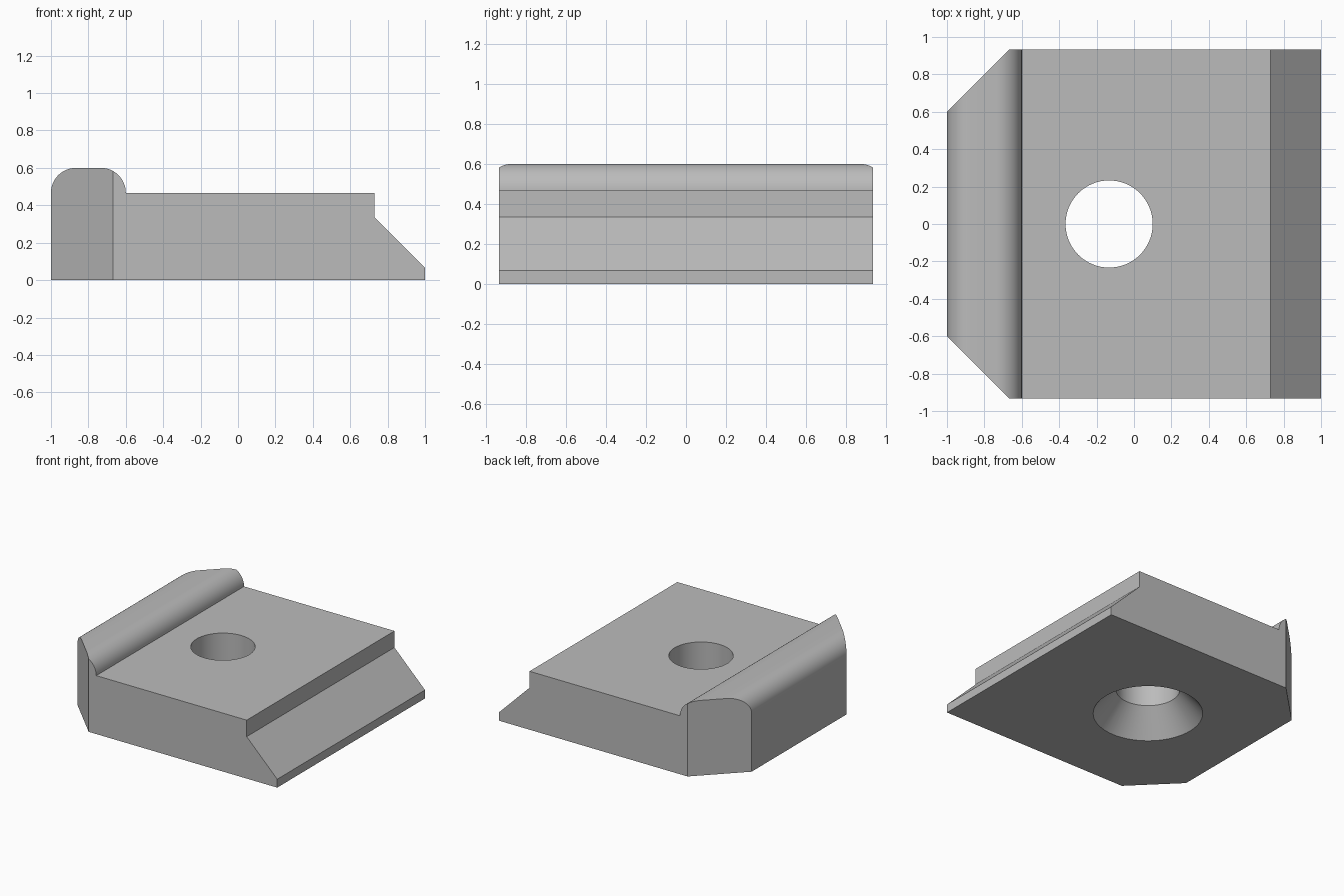
import bpy, bmesh
from math import sin, cos, pi, radians

cube = bpy.data.objects.get("Cube")
if cube:
    bpy.data.objects.remove(cube, do_unlink=True)

HALF_Y = 0.933
TOP = 0.467
R = 0.133          # rounding of the raised lip
HOLE_X = -0.133

grey = bpy.data.materials.new("plain_grey")
grey.use_nodes = True
colour = (0.5, 0.5, 0.5, 1)
grey.diffuse_color = colour
grey.node_tree.nodes["Principled BSDF"].inputs["Base Color"].default_value = colour


def make_object(name, bm):
    bmesh.ops.recalc_face_normals(bm, faces=bm.faces)
    mesh = bpy.data.meshes.new(name)
    bm.to_mesh(mesh)
    bm.free()
    mesh.materials.append(grey)
    obj = bpy.data.objects.new(name, mesh)
    bpy.context.collection.objects.link(obj)
    return obj


def arc(cx, cz, start, end, steps=16):
    angles = [radians(start + (end - start) * i / steps) for i in range(steps + 1)]
    return [(cx + R * cos(a), cz + R * sin(a)) for a in angles]


# Side profile: sloped toe, step, flat top and rounded lip
profile = [(-1, 0), (1, 0), (1, 0.067), (0.73, 0.335), (0.73, TOP)]
profile += arc(-0.6 - R, TOP, 0, 90) + arc(-1 + R, TOP, 90, 180)

bm = bmesh.new()
face = bm.faces.new([bm.verts.new((x, -HALF_Y, z)) for x, z in profile])
side = bmesh.ops.extrude_face_region(bm, geom=[face])
bmesh.ops.translate(bm, vec=(0, 2 * HALF_Y, 0),
                    verts=[v for v in side["geom"] if isinstance(v, bmesh.types.BMVert)])

# Cut off the two corners at the lip end
for s in (-1, 1):
    cut = bmesh.ops.bisect_plane(bm, geom=bm.verts[:] + bm.edges[:] + bm.faces[:],
                                 plane_co=(-1, s * 0.6, 0), plane_no=(-1, s, 0),
                                 clear_outer=True)
    rim = [e for e in cut["geom_cut"] if isinstance(e, bmesh.types.BMEdge)]
    bmesh.ops.edgeloop_fill(bm, edges=rim)
block = make_object("clamp_block", bm)

# Countersunk hole: a turned cutter, wide below and straight above
bm = bmesh.new()
rings = []
for r, z in ((0.417, -0.02), (0.233, 0.2), (0.233, 0.7)):
    rings.append([bm.verts.new((HOLE_X + r * cos(2 * pi * i / 64), r * sin(2 * pi * i / 64), z))
                  for i in range(64)])
for low, high in zip(rings, rings[1:]):
    for i in range(64):
        j = (i + 1) % 64
        bm.faces.new((low[i], low[j], high[j], high[i]))
bm.faces.new(rings[0])
bm.faces.new(rings[-1])
cutter = make_object("hole_cutter", bm)
cutter.hide_render = True

mod = block.modifiers.new("countersunk_hole", 'BOOLEAN')
mod.operation = 'DIFFERENCE'
mod.solver = 'EXACT'
mod.object = cutter
for o in bpy.context.selected_objects:
    o.select_set(False)
bpy.context.view_layer.objects.active = block
block.select_set(True)
bpy.ops.object.modifier_apply(modifier=mod.name)
bpy.data.objects.remove(cutter, do_unlink=True)
bpy.ops.object.shade_smooth_by_angle(angle=radians(30))
